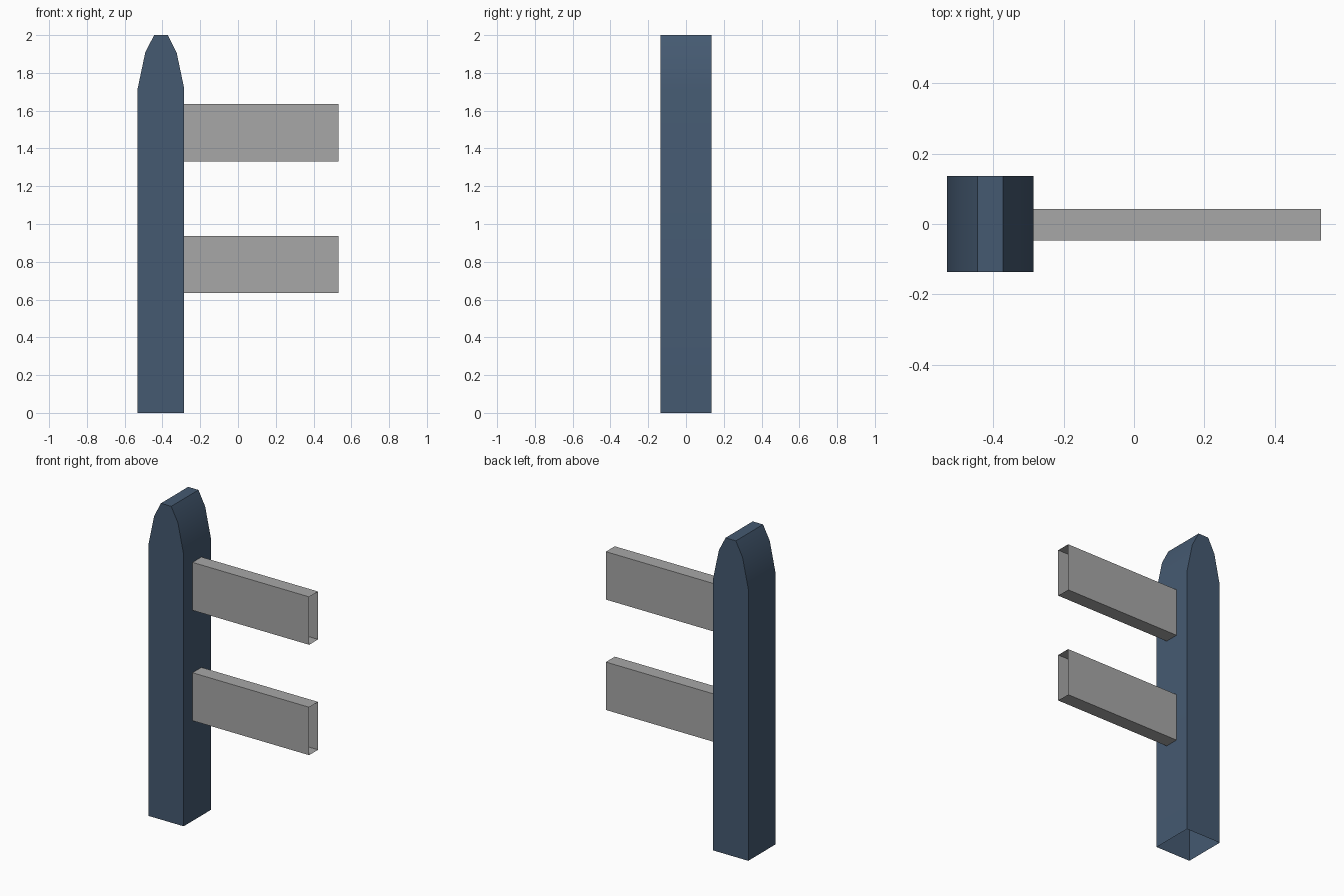
import bpy, bmesh, math

if "Cube" in bpy.data.objects:
    bpy.data.objects.remove(bpy.data.objects["Cube"])


def material(name, rgb):
    m = bpy.data.materials.new(name)
    m.diffuse_color = (*rgb, 1.0)
    m.use_nodes = True
    m.node_tree.nodes["Principled BSDF"].inputs["Base Color"].default_value = m.diffuse_color
    return m


def extruded(name, outline, offset, open_test, mat):
    """Extrude an outline, then remove the faces that stay open."""
    bm = bmesh.new()
    base = bm.faces.new([bm.verts.new(p) for p in outline])
    ext = bmesh.ops.extrude_face_region(bm, geom=[base], use_keep_orig=True)
    moved = [g for g in ext["geom"] if isinstance(g, bmesh.types.BMVert)]
    bmesh.ops.translate(bm, verts=moved, vec=offset)
    bmesh.ops.recalc_face_normals(bm, faces=bm.faces[:])
    bm.normal_update()
    opened = [f for f in bm.faces if open_test(f.normal)]
    bmesh.ops.delete(bm, geom=opened, context='FACES')
    me = bpy.data.meshes.new(name)
    bm.to_mesh(me)
    bm.free()
    me.materials.append(mat)
    ob = bpy.data.objects.new(name, me)
    bpy.context.collection.objects.link(ob)
    bpy.ops.object.select_all(action='DESELECT')
    ob.select_set(True)
    bpy.context.view_layer.objects.active = ob
    bpy.ops.object.shade_smooth_by_angle(angle=math.radians(30))
    return ob


blue = material("slate blue paint", (0.059, 0.101, 0.165))
grey = material("grey rail", (0.39, 0.39, 0.39))

# Post: pointed picket profile, open underneath
post_x, depth = -0.408, 0.136
half = [(0.123, 0.0), (0.123, 1.718), (0.083, 1.908), (0.036, 2.0)]
profile = [(post_x + x, z) for x, z in half]
profile += [(post_x - x, z) for x, z in reversed(half)]
extruded("fence_post", [(x, -depth, z) for x, z in profile],
         (0, 2 * depth, 0), lambda n: n.z < -0.9, blue)

# Rails: rectangular sleeves, open at both ends
for name, z0 in (("lower_rail", 0.634), ("upper_rail", 1.332)):
    z1 = z0 + 0.303
    section = [(-0.285, y, z) for y, z in
               ((-0.047, z0), (0.042, z0), (0.042, z1), (-0.047, z1))]
    extruded(name, section, (0.816, 0, 0), lambda n: abs(n.x) > 0.9, grey)
